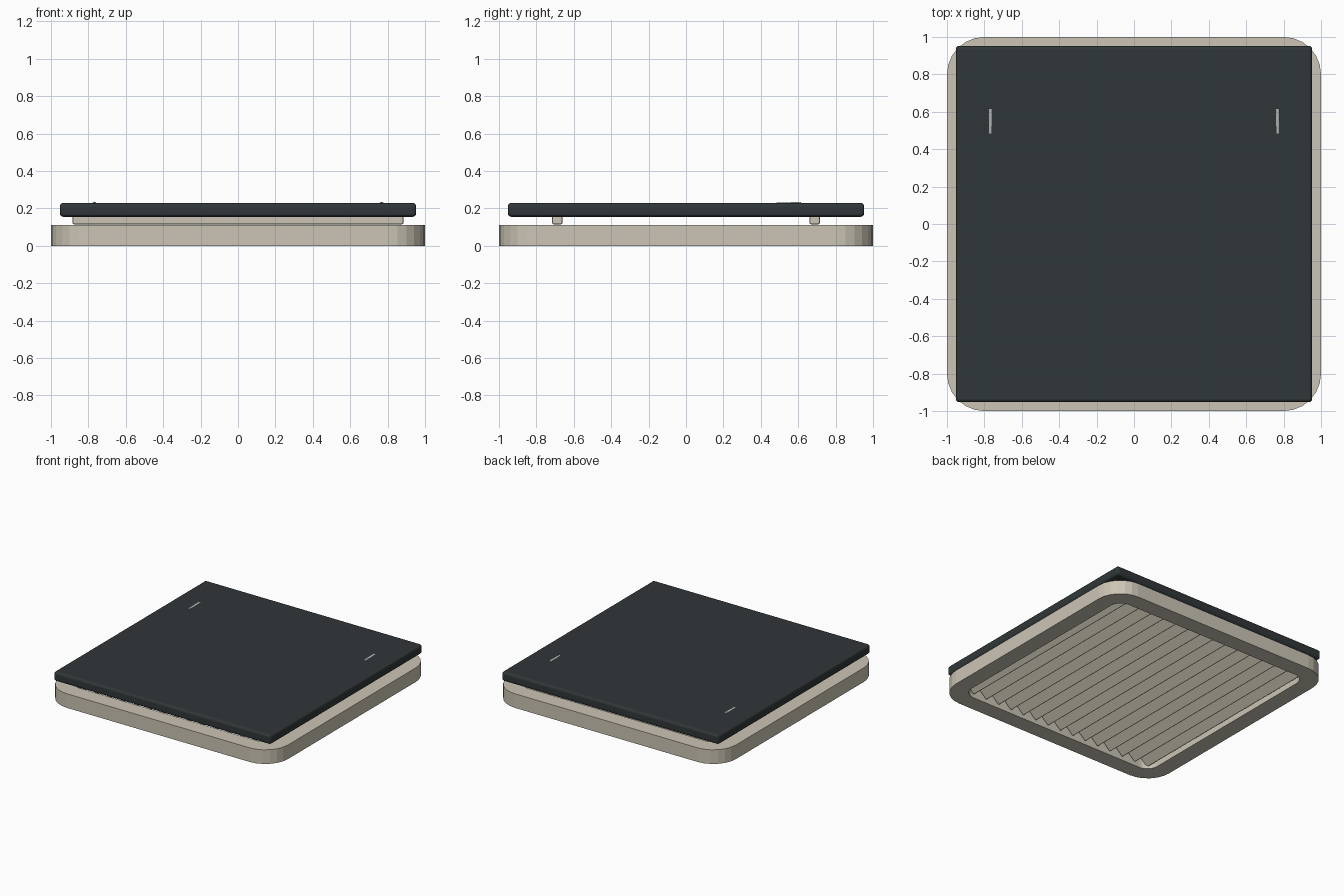
import bpy, bmesh, math
from mathutils import Matrix

if "Cube" in bpy.data.objects:
    bpy.data.objects.remove(bpy.data.objects["Cube"])


def material(name, color):
    m = bpy.data.materials.new(name)
    m.diffuse_color = (*color, 1)
    m.use_nodes = True
    m.node_tree.nodes["Principled BSDF"].inputs["Base Color"].default_value = m.diffuse_color
    return m


BEIGE = material("beige plastic", (0.60, 0.56, 0.46))
DARK = material("dark lid", (0.03, 0.037, 0.04))
METAL = material("metal", (0.45, 0.46, 0.46))


def finish(name, bm, mat):
    bmesh.ops.recalc_face_normals(bm, faces=bm.faces)
    me = bpy.data.meshes.new(name)
    bm.to_mesh(me)
    bm.free()
    ob = bpy.data.objects.new(name, me)
    me.materials.append(mat)
    bpy.context.collection.objects.link(ob)
    return ob


def box(name, size, loc, mat, bevel=0.0, segments=2, tilt=0.0):
    bm = bmesh.new()
    bmesh.ops.create_cube(bm, size=1, matrix=Matrix.Diagonal((*size, 1)))
    if bevel:
        bmesh.ops.bevel(bm, geom=bm.edges[:], offset=bevel, segments=segments,
                        profile=0.5, affect='EDGES')
    ob = finish(name, bm, mat)
    ob.location = loc
    ob.rotation_euler = (0, tilt, 0)
    return ob


def rounded_square(half, r, n=6):
    pts = []
    for k, (sx, sy) in enumerate([(1, 1), (-1, 1), (-1, -1), (1, -1)]):
        for i in range(n + 1):
            a = math.radians(90 * (k + i / n))
            pts.append((sx * (half - r) + r * math.cos(a),
                        sy * (half - r) + r * math.sin(a)))
    return pts


# Rounded frame, open in the middle
H = 0.112
bm = bmesh.new()
outer, inner = rounded_square(1.0, 0.2), rounded_square(0.87, 0.09)
rings = [[bm.verts.new((x, y, z)) for x, y in loop]
         for loop, z in ((outer, 0), (outer, H), (inner, H), (inner, 0))]
n = len(outer)
for k in range(4):
    a, b = rings[k], rings[(k + 1) % 4]
    for i in range(n):
        j = (i + 1) % n
        bm.faces.new((a[i], a[j], b[j], b[i]))
finish("frame", bm, BEIGE)

# Tilted louvre slats across the opening
COUNT, STEP = 15, 0.116
for i in range(COUNT):
    x = (i - (COUNT - 1) / 2) * STEP
    box(f"slat_{i + 1}", (0.10, 1.72, 0.022), (x, 0, 0.06), BEIGE,
        bevel=0.006, tilt=math.radians(-42))

# Two cross rails between frame and lid
for side, y in (("front", -0.688), ("back", 0.688)):
    box(f"{side}_rail", (1.77, 0.055, 0.05), (0, y, 0.14), BEIGE, bevel=0.008)

# Dark lid panel
box("lid", (1.905, 1.905, 0.074), (0, 0, 0.192), DARK, bevel=0.018, segments=3)

# Lid struts, just breaking the top surface of the lid
for side, x in (("left", -0.768), ("right", 0.768)):
    bm = bmesh.new()
    bmesh.ops.create_cone(bm, cap_ends=True, segments=16, radius1=0.012,
                          radius2=0.012, depth=0.13)
    ob = finish(f"{side}_strut", bm, METAL)
    ob.location = (x, 0.55, 0.2205)
    ob.rotation_euler = (math.radians(-88.5), 0, 0)
